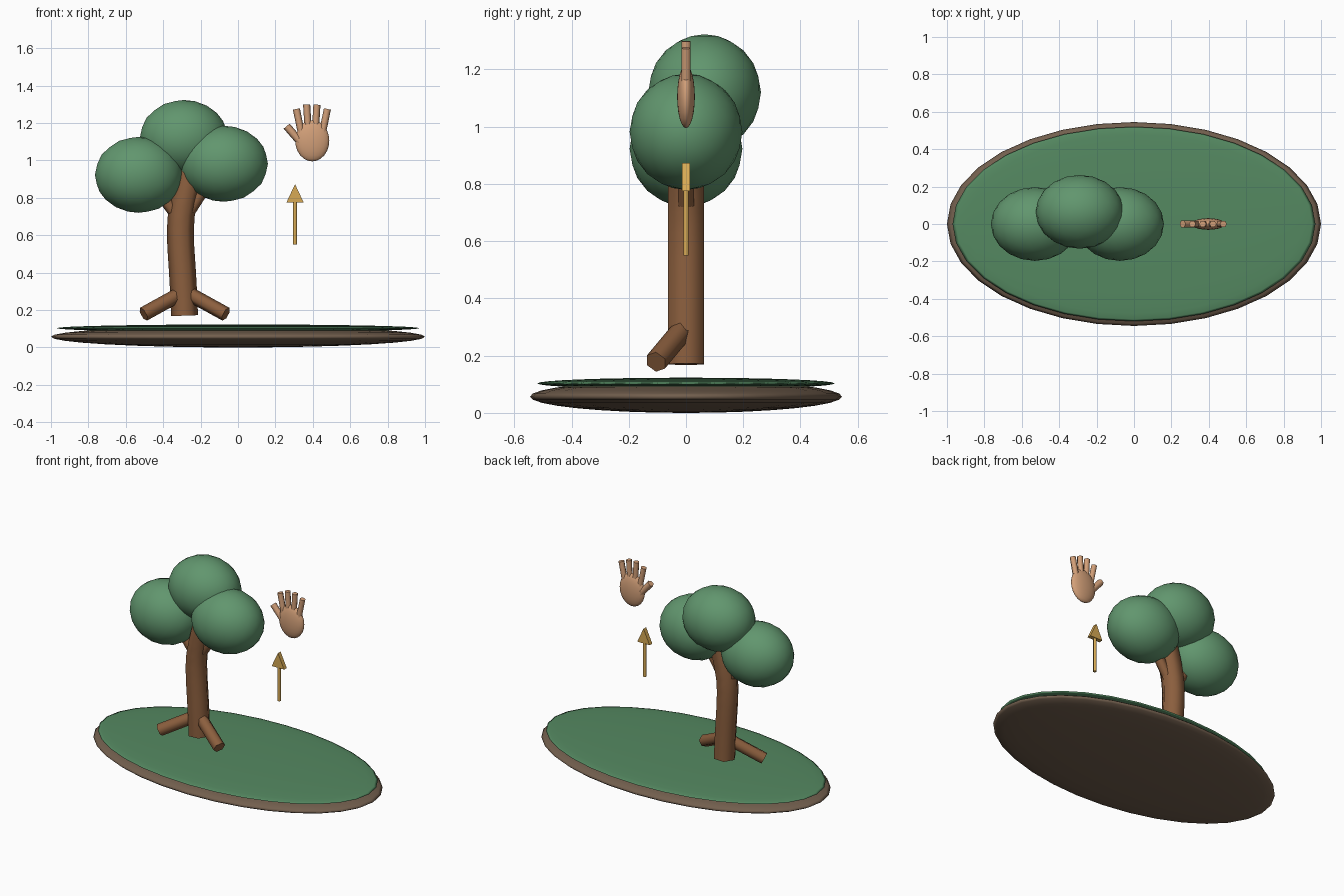
import bpy, bmesh, math
from mathutils import Vector, Matrix

if "Cube" in bpy.data.objects:
    bpy.data.objects.remove(bpy.data.objects["Cube"])


def material(name, rgb):
    m = bpy.data.materials.new(name)
    m.diffuse_color = (*rgb, 1)
    m.use_nodes = True
    m.node_tree.nodes["Principled BSDF"].inputs["Base Color"].default_value = m.diffuse_color
    return m


SOIL = material("soil", (0.17, 0.115, 0.076))
GRASS = material("grass", (0.09, 0.25, 0.12))
LEAF = material("leaf", (0.12, 0.305, 0.156))
BARK = material("bark", (0.26, 0.114, 0.048))
SKIN = material("skin", (0.65, 0.35, 0.19))
GOLD = material("gold", (0.68, 0.40, 0.09))


def finish(name, bm, mat):
    bmesh.ops.recalc_face_normals(bm, faces=bm.faces[:])
    me = bpy.data.meshes.new(name)
    bm.to_mesh(me)
    bm.free()
    me.materials.append(mat)
    ob = bpy.data.objects.new(name, me)
    bpy.context.collection.objects.link(ob)
    return ob


def ellipsoid(name, centre, radii, mat, ico=False, segments=32, rings=16):
    bm = bmesh.new()
    mtx = Matrix.Translation(centre) @ Matrix.Diagonal((*radii, 1))
    if ico:
        bmesh.ops.create_icosphere(bm, subdivisions=3, radius=1, matrix=mtx)
    else:
        bmesh.ops.create_uvsphere(bm, u_segments=segments, v_segments=rings,
                                  radius=1, matrix=mtx)
    for f in bm.faces:
        f.smooth = True
    return finish(name, bm, mat)


def tube(name, points, r, mat, sides=6):
    """Six-sided capped tube along a path, smooth sides and flat ends."""
    pts = [Vector(p) for p in points]
    bm = bmesh.new()
    loops = []
    for i, p in enumerate(pts):
        d = (pts[min(i + 1, len(pts) - 1)] - pts[max(i - 1, 0)]).normalized()
        u = Vector((0, 1, 0)).cross(d).normalized()
        v = d.cross(u)
        loops.append([bm.verts.new(p + r * (u * math.cos(a) + v * math.sin(a)))
                      for a in (math.tau * k / sides for k in range(sides))])
    for a, b in zip(loops, loops[1:]):
        for k in range(sides):
            n = (k + 1) % sides
            bm.faces.new((a[k], a[n], b[n], b[k])).smooth = True
    bm.faces.new(loops[0])
    bm.faces.new(loops[-1])
    return finish(name, bm, mat)


# Ground: soil disc with a thinner grass disc on top
ellipsoid("soil_base", (0, 0, 0.057), (1.0, 0.545, 0.057), SOIL)
ellipsoid("grass_top", (0, 0, 0.103), (0.97, 0.52, 0.02), GRASS)

# Trunk with a gentle bend
tube("trunk", [(-0.286, 0, 0.17), (-0.29, 0, 0.28), (-0.298, 0, 0.42),
               (-0.306, 0, 0.54), (-0.308, 0, 0.63), (-0.303, 0, 0.71),
               (-0.288, 0, 0.79), (-0.268, 0, 0.87), (-0.245, 0, 0.95)],
     0.072, BARK)

# Roots and branches, one to each side
for side, s in (("left", -1), ("right", 1)):
    tube(side + "_root", [(-0.285 + s * 0.035, -0.02, 0.28),
                          (-0.285 + s * 0.22, -0.105, 0.178)], 0.039, BARK)
tube("left_branch", [(-0.31, 0, 0.68), (-0.47, 0, 0.90)], 0.032, BARK)
tube("right_branch", [(-0.29, 0, 0.68), (-0.13, 0, 0.93)], 0.032, BARK)

# Foliage clumps
for name, c in (("left_foliage", (-0.53, 0, 0.923)),
                ("top_foliage", (-0.29, 0.065, 1.12)),
                ("right_foliage", (-0.075, 0, 0.982))):
    ellipsoid(name, c, (0.235, 0.197, 0.203), LEAF, ico=True)

# Raised hand: palm, four fanned fingers and a thumb
ellipsoid("palm", (0.397, 0, 1.105), (0.091, 0.031, 0.11), SKIN, segments=24, rings=12)
for i, (x0, x1, z1) in enumerate(((0.338, 0.312, 1.275), (0.376, 0.367, 1.299),
                                  (0.413, 0.422, 1.298), (0.452, 0.478, 1.275))):
    tube(f"finger_{i + 1}", [(x0, 0, 1.15), (x1, 0, z1)], 0.019, SKIN)
tube("thumb", [(0.345, 0, 1.085), (0.26, 0, 1.183)], 0.021, SKIN)

# Upward arrow: thin shaft and a flat triangular head
tube("arrow_shaft", [(0.305, 0, 0.55), (0.305, 0, 0.785)], 0.011, GOLD)
bm = bmesh.new()
front = bm.faces.new([bm.verts.new((0.305 + x, -0.014, z))
                      for x, z in ((-0.046, 0.775), (0.046, 0.775), (0, 0.873))])
ext = bmesh.ops.extrude_face_region(bm, geom=[front], use_keep_orig=True)
bmesh.ops.translate(bm, vec=(0, 0.028, 0),
                    verts=[g for g in ext["geom"] if isinstance(g, bmesh.types.BMVert)])
finish("arrow_head", bm, GOLD)
